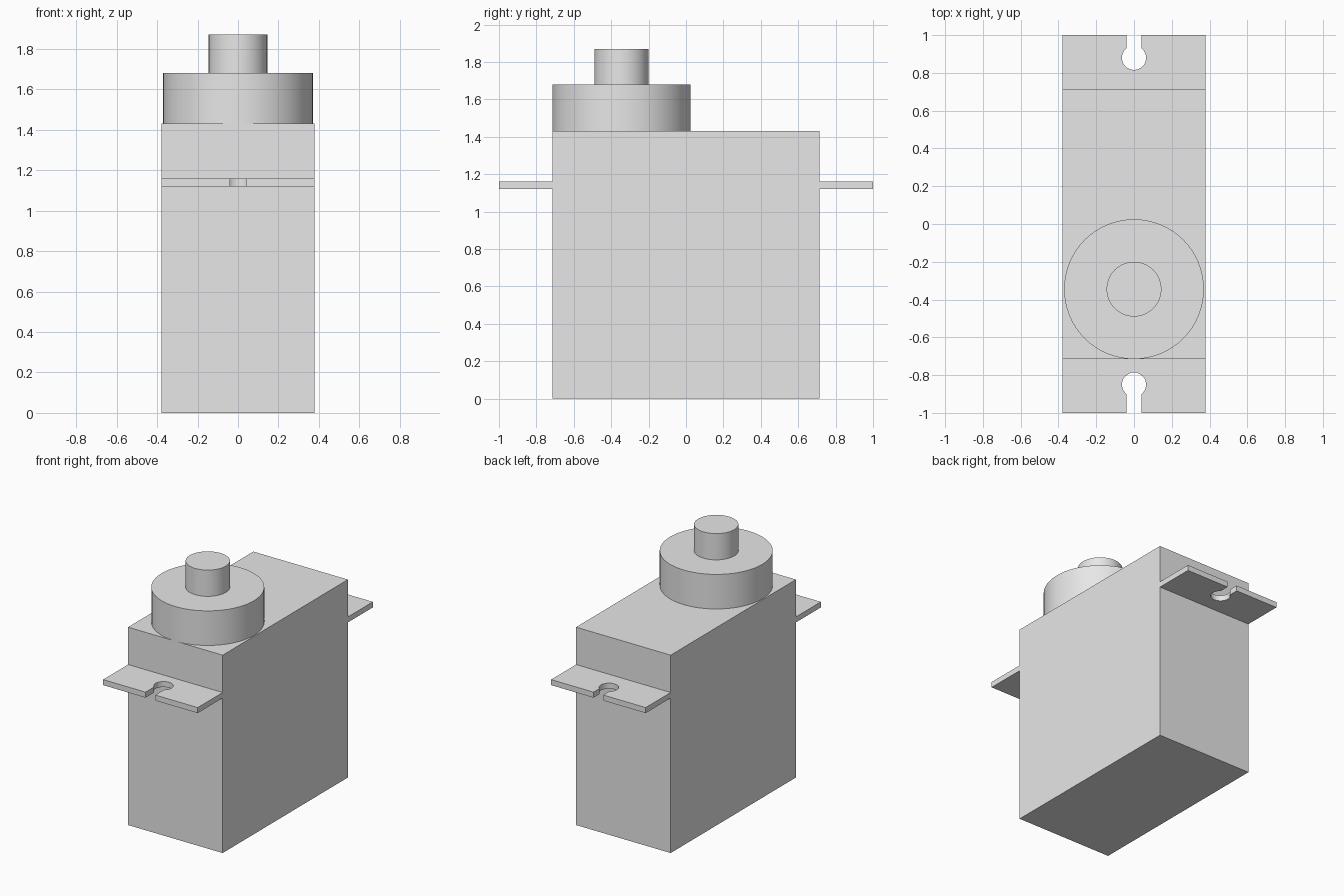
import bpy, bmesh
from math import asin, cos, sin, pi, radians

cube = bpy.data.objects.get("Cube")
if cube:
    bpy.data.objects.remove(cube, do_unlink=True)

# Single grey plastic
GREY = (0.8, 0.8, 0.8, 1)
plastic = bpy.data.materials.new("grey plastic")
plastic.use_nodes = True
plastic.diffuse_color = GREY
plastic.node_tree.nodes["Principled BSDF"].inputs["Base Color"].default_value = GREY

HALF_W, HALF_D = 0.378, 0.715
BODY_TOP = 1.43
AXIS_Y = -0.345


def extrude_outline(name, outline, bottom, top):
    """Solid prism from an xy outline between two heights."""
    bm = bmesh.new()
    face = bm.faces.new([bm.verts.new((x, y, bottom)) for x, y in outline])
    solid = bmesh.ops.extrude_face_region(bm, geom=[face])
    for v in solid["geom"]:
        if isinstance(v, bmesh.types.BMVert):
            v.co.z = top
    bmesh.ops.recalc_face_normals(bm, faces=bm.faces)
    mesh = bpy.data.meshes.new(name)
    bm.to_mesh(mesh)
    bm.free()
    mesh.materials.append(plastic)
    obj = bpy.data.objects.new(name, mesh)
    bpy.context.collection.objects.link(obj)
    return obj


def cylinder(name, radius, bottom, top):
    ring = [(radius * cos(2 * pi * i / 64), AXIS_Y + radius * sin(2 * pi * i / 64))
            for i in range(64)]
    obj = extrude_outline(name, ring, bottom, top)
    bpy.ops.object.select_all(action="DESELECT")
    obj.select_set(True)
    bpy.context.view_layer.objects.active = obj
    bpy.ops.object.shade_smooth_by_angle(angle=radians(30))


def mounting_tab(name, side, hole_y):
    """Thin tab with a keyhole slot open to its outer edge."""
    slot, hole, steps = 0.039, 0.064, 32
    gap = asin(slot / hole)
    arc = []
    for i in range(steps + 1):
        a = pi / 2 + gap + (2 * pi - 2 * gap) * i / steps
        arc.append((hole * cos(a), side * (hole_y + hole * sin(a))))
    outline = ([(-HALF_W, side * HALF_D), (-HALF_W, side), (-slot, side)] + arc
               + [(slot, side), (HALF_W, side), (HALF_W, side * HALF_D)])
    extrude_outline(name, outline, 1.12, 1.16)


# Case
extrude_outline("body", [(-HALF_W, -HALF_D), (HALF_W, -HALF_D),
                         (HALF_W, HALF_D), (-HALF_W, HALF_D)], 0, BODY_TOP)

# Gear housing and output shaft
cylinder("gear_housing", 0.37, BODY_TOP, 1.68)
cylinder("output_shaft", 0.145, 1.68, 1.87)

# Mounting tabs
mounting_tab("front_tab", -1, 0.85)
mounting_tab("back_tab", 1, 0.88)
